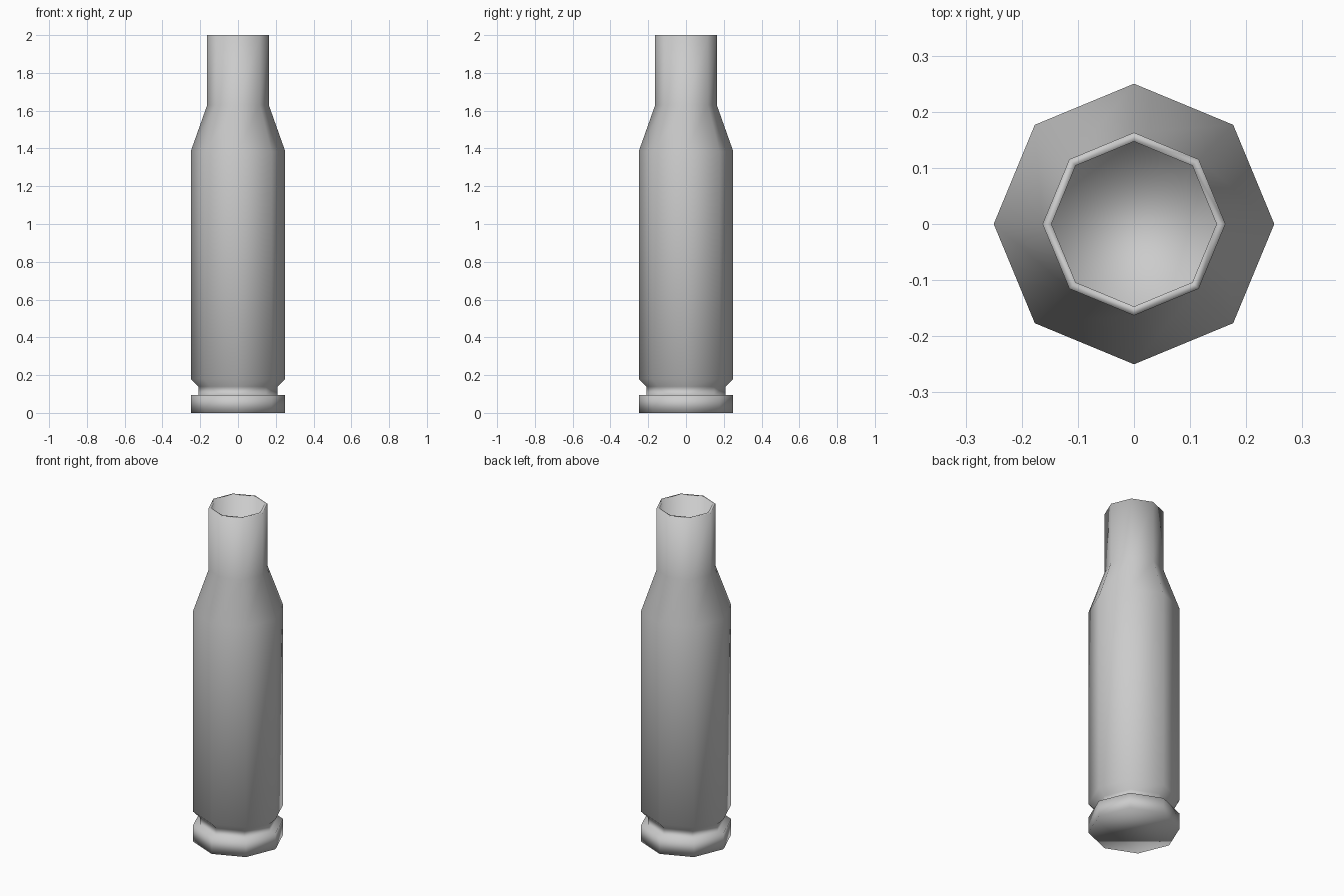
import bpy, bmesh
from math import cos, sin, pi

if "Cube" in bpy.data.objects:
    bpy.data.objects.remove(bpy.data.objects["Cube"])

SIDES = 8

# (radius, z): base rim, groove, body, shoulder, neck, lip, then down the bore
PROFILE = [
    (0.25, 0.0), (0.25, 0.095), (0.21, 0.095), (0.21, 0.14),
    (0.25, 0.18), (0.25, 1.385), (0.163, 1.63), (0.163, 2.0),
    (0.147, 2.0), (0.147, 0.2),
]


def lathe(name, profile, sides):
    """Revolve a profile around z and cap both ends."""
    bm = bmesh.new()
    rings = [[bm.verts.new((r * cos(2 * pi * i / sides), r * sin(2 * pi * i / sides), z))
              for i in range(sides)] for r, z in profile]
    for low, high in zip(rings, rings[1:]):
        for i in range(sides):
            j = (i + 1) % sides
            bm.faces.new((low[i], low[j], high[j], high[i]))
    bm.faces.new(rings[0][::-1])
    bm.faces.new(rings[-1])
    bmesh.ops.recalc_face_normals(bm, faces=bm.faces)
    for f in bm.faces:
        f.smooth = True
    mesh = bpy.data.meshes.new(name)
    bm.to_mesh(mesh)
    bm.free()
    obj = bpy.data.objects.new(name, mesh)
    bpy.context.collection.objects.link(obj)
    return obj


# Hollow eight-sided casing, smooth shaded throughout
lathe("casing", PROFILE, SIDES)
